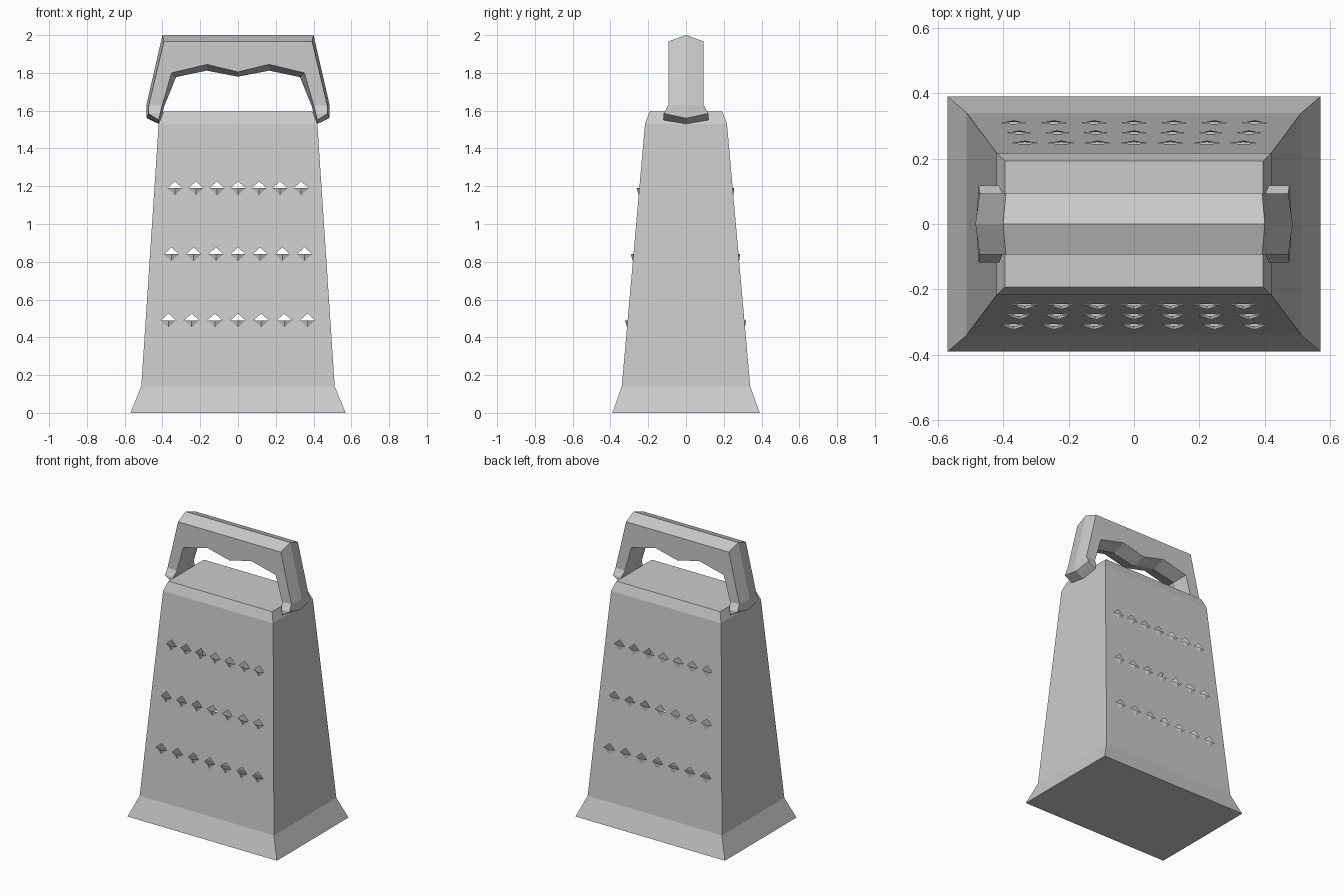
import bpy, bmesh

cube = bpy.data.objects.get("Cube")
if cube:
    bpy.data.objects.remove(cube, do_unlink=True)

steel = bpy.data.materials.new("grey_steel")
steel.use_nodes = True
grey = (0.6, 0.6, 0.6, 1)
steel.diffuse_color = grey
steel.node_tree.nodes["Principled BSDF"].inputs["Base Color"].default_value = grey


def make_object(name, bm):
    bmesh.ops.recalc_face_normals(bm, faces=bm.faces)
    mesh = bpy.data.meshes.new(name)
    bm.to_mesh(mesh)
    bm.free()
    mesh.materials.append(steel)
    obj = bpy.data.objects.new(name, mesh)
    bpy.context.collection.objects.link(obj)
    return obj


# Hollow tapered body: half width, half depth, height of each ring
LEVELS = [(0.57, 0.39, 0), (0.512, 0.34, 0.14), (0.42, 0.217, 1.53), (0.395, 0.193, 1.595)]
ROWS = [(0.49, 0.368), (0.84, 0.352), (1.19, 0.334)]    # height, half length


def wall_depth(z):
    (_, d0, z0), (_, d1, z1) = LEVELS[1], LEVELS[2]
    return d0 + (d1 - d0) * (z - z0) / (z1 - z0)


bm = bmesh.new()
rings = [[bm.verts.new((sx * w, sy * d, z)) for sx, sy in ((-1, -1), (1, -1), (1, 1), (-1, 1))]
         for w, d, z in LEVELS]
bm.faces.new(rings[0])
bm.faces.new(rings[-1])
walls = []
for level, (low, high) in enumerate(zip(rings, rings[1:])):
    for i in range(4):
        quad = (low[i], low[i - 3], high[i - 3], high[i])
        if level == 1 and i in (0, 2):
            walls.append(quad)
        else:
            bm.faces.new(quad)


def edge_loop(verts):
    edges = []
    for a, b in zip(verts, verts[1:] + verts[:1]):
        edges.append(bm.edges.get((a, b)) or bm.edges.new((a, b)))
    return edges


# Perforated front and back walls with a raised lip under each hole
for quad, side, lift in zip(walls, (-1, 1), (0.014, 0.008)):
    edges = edge_loop(list(quad))
    for z, half in ROWS:
        for i in range(7):
            x = half * (i - 3) / 3
            left, bottom, right, top = (
                bm.verts.new((x + dx, side * wall_depth(z + dz), z + dz))
                for dx, dz in ((-0.04, 0), (0, -0.037), (0.04, 0), (0, 0.036)))
            edges += edge_loop([left, bottom, right, top])
            tip = bm.verts.new((x, side * (wall_depth(z) + lift), z))
            bm.faces.new((left, bottom, tip))
            bm.faces.new((bottom, right, tip))
    bmesh.ops.triangle_fill(bm, edges=edges, use_beauty=True, normal=(0, side, 0))
make_object("grater_body", bm)

# Handle: half outline of the side edge (x, z, half depth) and the centre ridge (x, z)
EDGE = [(0, 1.967, 0.093), (0.392, 1.967, 0.093), (0.472, 1.63, 0.093), (0.475, 1.585, 0.118),
        (0.42, 1.55, 0.118), (0.412, 1.585, 0.118), (0.402, 1.625, 0.093),
        (0.352, 1.80, 0.093), (0.165, 1.845, 0.093), (0, 1.805, 0.093)]
RIDGE = [(0, 2.0), (0.40, 2.0), (0.485, 1.63), (0.483, 1.56), (0.42, 1.53),
         (0.402, 1.57), (0.392, 1.62), (0.328, 1.778), (0.165, 1.812), (0, 1.78)]
bm = bmesh.new()
ridge = [bm.verts.new((x, 0, z)) for x, z in RIDGE]
for side in (-1, 1):
    edge = [bm.verts.new((x, side * y, z)) for x, z, y in EDGE]
    for i in range(len(edge) - 1):
        bm.faces.new((edge[i], edge[i + 1], ridge[i + 1], ridge[i]))
    bm.faces.new(edge[:3] + edge[6:])
    bm.faces.new((edge[2], edge[3], edge[5], edge[6]))
    bm.faces.new(edge[3:6])
handle = make_object("handle", bm)
mirror = handle.modifiers.new("mirror", "MIRROR")
mirror.use_clip = True
